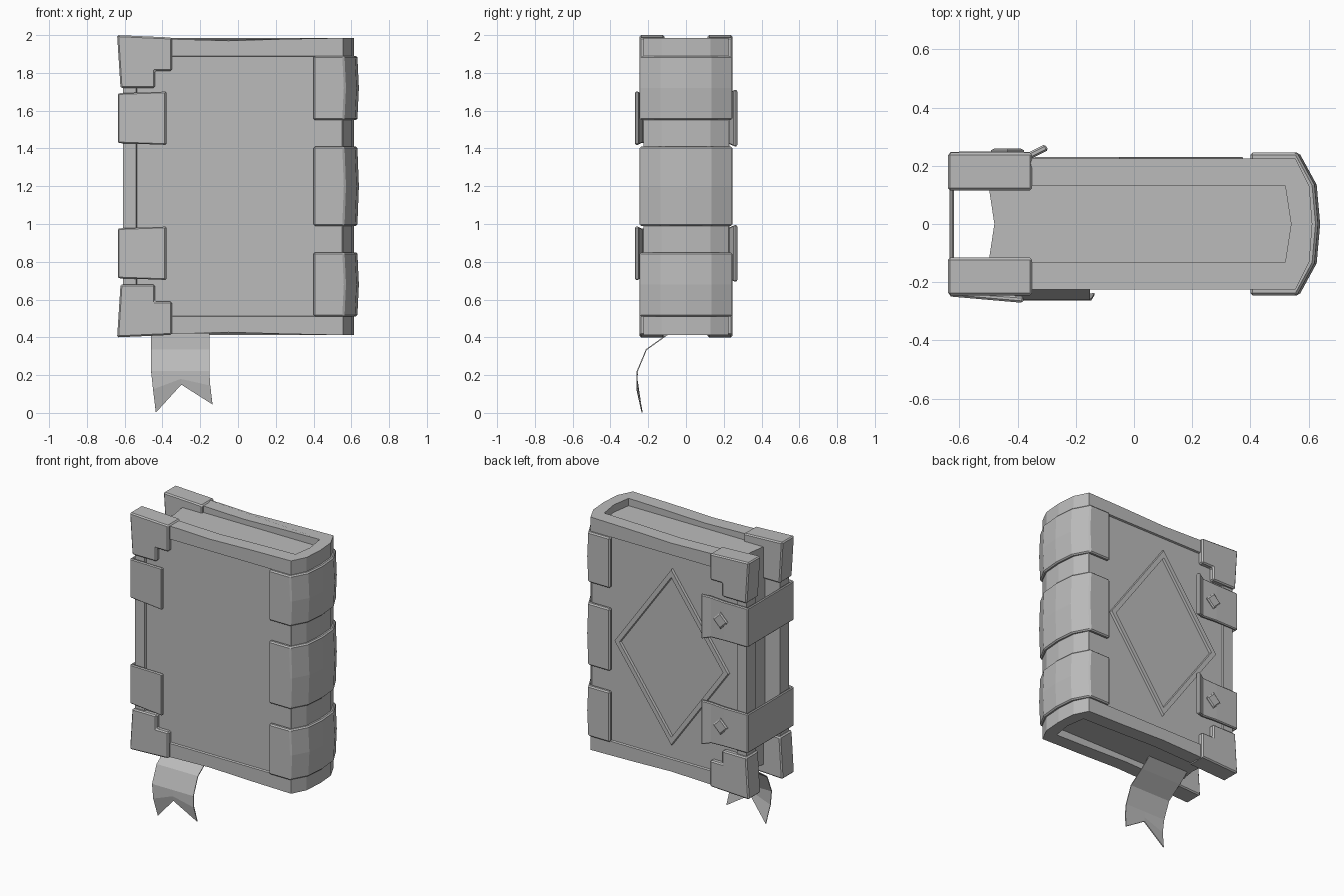
import bpy, bmesh, math
from mathutils import Vector

cube = bpy.data.objects.get("Cube")
if cube:
    bpy.data.objects.remove(cube, do_unlink=True)

grey = bpy.data.materials.new("plain_grey")
grey.use_nodes = True
COLOUR = (0.5, 0.5, 0.5, 1)
grey.diffuse_color = COLOUR
grey.node_tree.nodes["Principled BSDF"].inputs["Base Color"].default_value = COLOUR

MID = 1.2  # height of the middle of the book


def finish(name, bm, bevel=0.0):
    bmesh.ops.recalc_face_normals(bm, faces=bm.faces)
    mesh = bpy.data.meshes.new(name)
    bm.to_mesh(mesh)
    bm.free()
    mesh.materials.append(grey)
    obj = bpy.data.objects.new(name, mesh)
    bpy.context.collection.objects.link(obj)
    if bevel:
        mod = obj.modifiers.new("edge_bevel", 'BEVEL')
        mod.width = bevel
        mod.segments = 1
        mod.limit_method = 'ANGLE'
        mod.angle_limit = math.radians(50)
    return obj


def prism(rings):
    """Closed solid through a list of rings with equal point counts."""
    bm = bmesh.new()
    loops = [[bm.verts.new(p) for p in ring] for ring in rings]
    n = len(loops[0])
    for low, high in zip(loops, loops[1:]):
        for i in range(n):
            j = (i + 1) % n
            bm.faces.new((low[i], low[j], high[j], high[i]))
    bm.faces.new(loops[0][::-1])
    bm.faces.new(loops[-1])
    return bm


def at_height(profile, z):
    return [(x, y, z) for x, y in profile]


def u_profile(outer, inner):
    """Mirror half outlines (front edge to spine centre) across y = 0."""
    out = outer + [(x, -y) for x, y in outer[-2::-1]]
    inn = inner + [(x, -y) for x, y in inner[-2::-1]]
    return out + inn[::-1]


# Cover: U-shaped boards and spine, with sagging ends and recessed panels
xs = [-0.61, -0.54, -0.3, -0.05, 0.25, 0.555]
profile = u_profile([(x, -0.226) for x in xs] + [(0.603, -0.13), (0.613, 0)],
                    [(x, -0.13) for x in xs[:-1]] + [(0.52, -0.13), (0.54, 0)])
bm = prism([at_height(profile, z) for z in (0.412, 0.51, 1.89, 1.985)])
for v in bm.verts:
    sag = 0.015 * max(0, 1 - abs(v.co.x + 0.05) / 0.5)
    if v.co.z > 1.9:
        v.co.z -= sag
    elif v.co.z < 0.5:
        v.co.z += sag
bmesh.ops.recalc_face_normals(bm, faces=bm.faces)
for side in (-1, 1):
    panel = []
    for f in bm.faces:
        c = f.calc_center_median()
        if f.normal.y * side > 0.9 and abs(c.y) > 0.2 and c.x > -0.54 and abs(c.z - MID) < 0.3:
            panel.append(f)
    bmesh.ops.inset_region(bm, faces=panel, thickness=0.004, depth=-0.012,
                           use_even_offset=True)
finish("cover", bm)

# Pages with a hollow fore edge
page = [(-0.5, -0.132), (0.53, -0.132), (0.545, 0), (0.53, 0.132), (-0.5, 0.132), (-0.48, 0)]
finish("pages", prism([at_height(page, z) for z in (0.465, 1.935)]))

# Spine bands wrapping the spine, bulging slightly halfway up
band = u_profile([(0.4, -0.245), (0.56, -0.245), (0.62, -0.135), (0.632, 0)],
                 [(0.4, -0.215), (0.545, -0.215), (0.595, -0.125), (0.605, 0)])
for name, low, high in (("lower", 0.51, 0.85), ("middle", 0.99, 1.41), ("upper", 1.55, 1.89)):
    rings = []
    for z, bulge in ((low, 0), ((low + high) / 2, 0.008), (high, 0)):
        rings.append([(x + (bulge if x > 0.5 else 0), y, z) for x, y in band])
    finish(name + "_spine_band", prism(rings), 0.008)

# L-shaped corner guards
corner = [(-0.64, 2.0), (-0.35, 1.987), (-0.35, 1.81), (-0.44, 1.81), (-0.44, 1.72), (-0.622, 1.72)]
for side, side_name in ((-1, "front"), (1, "back")):
    for flip, end_name in ((1, "upper"), (-1, "lower")):
        rings = [[(x, side * y, MID + flip * (z - MID)) for x, z in corner]
                 for y in (0.115, 0.245)]
        finish(f"{side_name}_{end_name}_corner", prism(rings), 0.008)

# Clasp straps round the fore edge, with a flared, lifted tip at the back
strap_path = [(-0.38, -0.26), (-0.627, -0.24), (-0.627, 0.239), (-0.46, 0.239),
              (-0.355, 0.237), (-0.3, 0.264)]
offsets = [(0.002, 0.011), (0.008, 0.009), (0.008, -0.009), (0, -0.011), (0.004, -0.011), (0.006, -0.01)]
half_heights = [0.141, 0.132, 0.132, 0.132, 0.137, 0.15]
for name, z in (("lower", 0.845), ("upper", 1.56)):
    rings = []
    for (x, y), (dx, dy), h in zip(strap_path, offsets, half_heights):
        rings.append([(x - dx, y - dy, z - h), (x + dx, y + dy, z - h),
                      (x + dx, y + dy, z + h), (x - dx, y - dy, z + h)])
    finish(name + "_strap", prism(rings), 0.006)
    # Diamond stud on the back of the strap
    rings = []
    for y, r in ((0.24, 0.056), (0.254, 0.056), (0.26, 0.044)):
        rings.append([(-0.435 - r, y, z), (-0.435, y, z - r), (-0.435 + r, y, z), (-0.435, y, z + r)])
    finish(name + "_strap_stud", prism(rings))

# Raised diamond frame on the back panel
bm = bmesh.new()
loops = []
for y, scale in ((0.205, 1), (0.23, 0.985), (0.23, 0.90), (0.205, 0.885)):
    w, h = 0.43 * scale, 0.6 * scale
    loops.append([bm.verts.new((-0.05 + a * w, y, MID + b * h))
                  for a, b in ((1, 0), (0, 1), (-1, 0), (0, -1))])
for a, b in zip(loops, loops[1:] + loops[:1]):
    for i in range(4):
        j = (i + 1) % 4
        bm.faces.new((a[i], a[j], b[j], b[i]))
finish("diamond_frame", bm)

# Ribbon bookmark with a notched end
rows = [(-0.03, 0.47), (-0.105, 0.41), (-0.21, 0.335), (-0.258, 0.22), (-0.26, 0.14)]
grid = [[(-0.46, y, z), (-0.305, y, z), (-0.152, y, z)] for y, z in rows]
grid[-1] = [(-0.45, -0.26, 0.125), (-0.303, -0.26, 0.18), (-0.147, -0.26, 0.145)]
grid.append([(-0.435, -0.232, 0.002), (-0.3, -0.259, 0.15), (-0.135, -0.24, 0.045)])
bm = bmesh.new()
verts = [[bm.verts.new(p) for p in row] for row in grid]
for a, b in zip(verts, verts[1:]):
    for i in range(2):
        bm.faces.new((a[i], a[i + 1], b[i + 1], b[i]))
ribbon = finish("ribbon_bookmark", bm)
mod = ribbon.modifiers.new("thickness", 'SOLIDIFY')
mod.thickness = 0.006
mod.offset = 0
